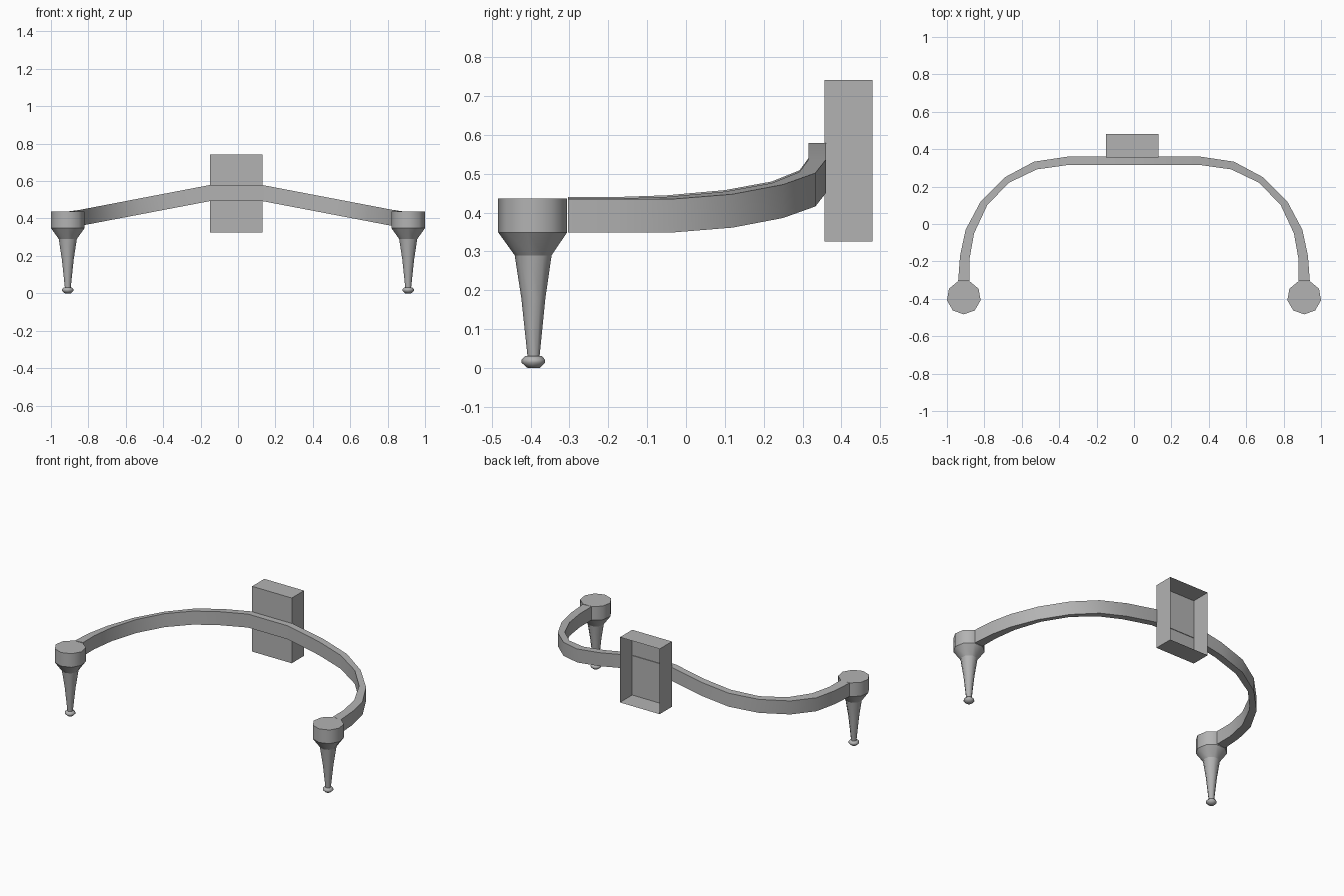
import bpy, bmesh, math

if "Cube" in bpy.data.objects:
    bpy.data.objects.remove(bpy.data.objects["Cube"])

CX, CY, R = 0.91, -0.392, 0.0914

grey = bpy.data.materials.new("dark_grey")
grey.diffuse_color = (0.45, 0.45, 0.45, 1)
grey.use_nodes = True
grey.node_tree.nodes["Principled BSDF"].inputs["Base Color"].default_value = grey.diffuse_color


def make_object(name, bm, smooth=True, angle=41):
    bmesh.ops.recalc_face_normals(bm, faces=bm.faces[:])
    mesh = bpy.data.meshes.new(name)
    bm.to_mesh(mesh)
    bm.free()
    mesh.materials.append(grey)
    obj = bpy.data.objects.new(name, mesh)
    bpy.context.collection.objects.link(obj)
    if smooth:
        bpy.ops.object.select_all(action='DESELECT')
        obj.select_set(True)
        bpy.context.view_layer.objects.active = obj
        bpy.ops.object.shade_smooth_by_angle(angle=math.radians(angle))
    return obj


def loft(bm, rings, sharp=()):
    # join successive closed rings with quads, cap both ends, crease chosen rings
    rings = [[bm.verts.new(p) for p in ring] for ring in rings]
    n = len(rings[0])
    for a, b in zip(rings, rings[1:]):
        for i in range(n):
            j = (i + 1) % n
            bm.faces.new((a[i], a[j], b[j], b[i]))
    bm.faces.new(rings[0])
    bm.faces.new(rings[-1])
    for k in sharp:
        for i in range(n):
            bm.edges.get((rings[k][i], rings[k][i - 1])).smooth = False


def turned(name, x, profile, sharp=(), angle=41, sides=9):
    # nine-sided turned part, a corner facing front and a flat facing the arm
    bm = bmesh.new()
    angles = [math.tau * i / sides - math.pi / 2 for i in range(sides)]
    loft(bm, [[(x + r * math.cos(a), CY + r * math.sin(a), z) for a in angles]
              for r, z in profile], sharp)
    return make_object(name, bm, angle=angle)


# Pods, tapered legs and feet on both sides
for side, label in ((-1, "left"), (1, "right")):
    turned(label + "_pod_leg", side * CX,
           [(R, 0.436), (R, 0.349), (0.049, 0.29), (0.032, 0.18), (0.016, 0.03)],
           sharp=(1, 2))
    turned(label + "_foot", side * CX,
           [(0.022, 0.031), (0.031, 0.021), (0.031, 0.013), (0.016, 0.0)], angle=60)

# Curved arm: outer and inner outline from pod to centre, sloping down with x
outer = [(0.94, -0.304), (0.93, -0.17), (0.90, -0.03), (0.82, 0.12),
         (0.69, 0.25), (0.535, 0.333), (0.355, 0.36), (0.13, 0.36)]
inner = [(0.88, -0.304), (0.88, -0.19), (0.855, -0.05), (0.785, 0.10),
         (0.67, 0.22), (0.52, 0.292), (0.35, 0.316), (0.13, 0.316)]


def arm_top(x):
    d = max(0.0, x - 0.13 if x > 0 else -x - 0.15)
    return max(0.435, 0.579 - 0.191 * d)


def section(o, i, side):
    (ox, oy), (ix, iy) = o, i
    if side < 0:
        ox, ix = (-0.15 if ox == 0.13 else -ox), (-0.15 if ix == 0.13 else -ix)
    zo, zi = arm_top(ox), arm_top(ix)
    h = 0.086
    return [(ox, oy, zo - h), (ox, oy, zo), (ix, iy, zi), (ix, iy, zi - h)]


pairs = list(zip(outer, inner))
bm = bmesh.new()
loft(bm, [section(o, i, -1) for o, i in pairs] +
         [section(o, i, 1) for o, i in reversed(pairs)])
make_object("curved_arm", bm)

# Thin-walled box behind the arm, open at the back
bm = bmesh.new()
bmesh.ops.create_cube(bm, size=1)
for v in bm.verts:
    v.co = (-0.01 + v.co.x * 0.28, 0.418 + v.co.y * 0.124, 0.533 + v.co.z * 0.416)
bm.normal_update()
bmesh.ops.delete(bm, geom=[f for f in bm.faces if f.normal.y > 0.9], context='FACES')
make_object("back_box", bm, smooth=False)
